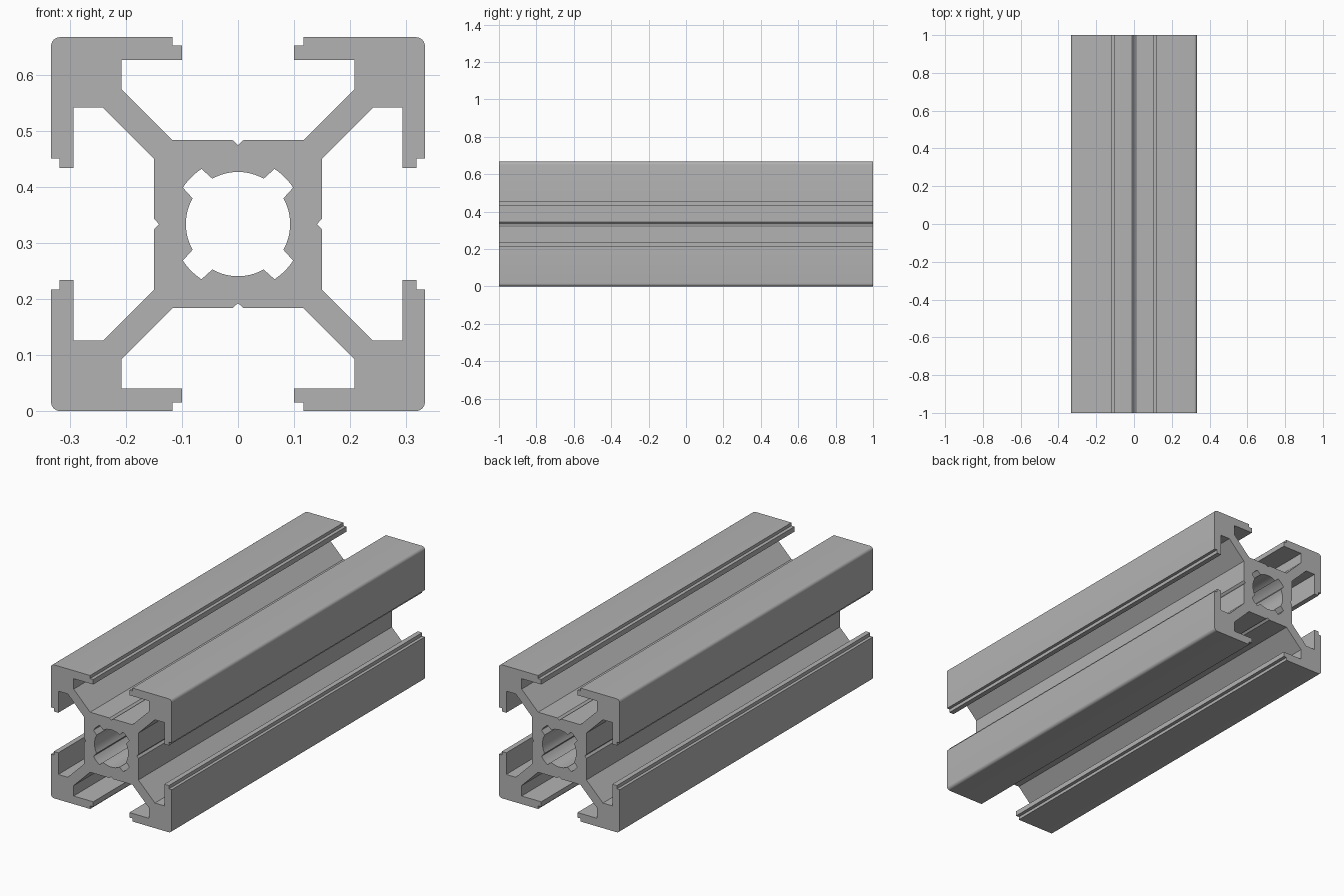
import bpy, bmesh
from math import radians, cos, sin
from mathutils import Vector, Matrix

cube = bpy.data.objects.get("Cube")
if cube:
    bpy.data.objects.remove(cube, do_unlink=True)

HALF = 1 / 3      # half width of the section
LENGTH = 2.0
CORNER = 0.016    # outer corner radius


def arc(cx, cz, r, start, end, steps):
    """Points along an arc, angles in degrees."""
    angles = [radians(start + (end - start) * i / steps) for i in range(steps + 1)]
    return [(cx + r * cos(a), cz + r * sin(a)) for a in angles]


def four_fold(points):
    """Repeat a clockwise quarter outline around the centre."""
    return [Matrix.Rotation(radians(-90 * k), 2) @ Vector(p)
            for k in range(4) for p in points]


# Outer outline: half a quarter, mirrored over the diagonal
half = [(0.01, 0.15), (0.117, 0.15), (0.208, 0.241), (0.208, 0.293),
        (0.1, 0.293), (0.1, 0.318), (0.117, 0.318), (0.117, HALF)]
c = HALF - CORNER
rounded = arc(c, c, CORNER, 90, 0, 6)
mirrored = [(z, x) for x, z in reversed(half)]
outer = four_fold([(0, 0.141)] + half + rounded + mirrored)

# Centre bore with four diagonal slots
bore = four_fold(arc(0, 0, 0.093, 119.5, 60.5, 12) + arc(0, 0, 0.118, 56.5, 33.5, 5))

# Fill the section and extrude it along y
bm = bmesh.new()
edges = []
for loop in (outer, bore):
    verts = [bm.verts.new((p.x, -LENGTH / 2, p.y + HALF)) for p in loop]
    edges += [bm.edges.new((a, b)) for a, b in zip(verts, verts[1:] + verts[:1])]
bmesh.ops.triangle_fill(bm, edges=edges, use_beauty=True)
result = bmesh.ops.extrude_face_region(bm, geom=bm.faces[:], use_keep_orig=True)
moved = [g for g in result["geom"] if isinstance(g, bmesh.types.BMVert)]
bmesh.ops.translate(bm, verts=moved, vec=(0, LENGTH, 0))
bmesh.ops.recalc_face_normals(bm, faces=bm.faces[:])
mesh = bpy.data.meshes.new("slotted_rail")
bm.to_mesh(mesh)
bm.free()

rail = bpy.data.objects.new("slotted_rail", mesh)
bpy.context.collection.objects.link(rail)

# Plain aluminium grey
grey = bpy.data.materials.new("aluminium_grey")
grey.use_nodes = True
colour = (0.45, 0.45, 0.45, 1)
grey.diffuse_color = colour
grey.node_tree.nodes["Principled BSDF"].inputs["Base Color"].default_value = colour
mesh.materials.append(grey)

# Smooth the bore and rounded corners, keep the other edges sharp
bpy.ops.object.select_all(action="DESELECT")
rail.select_set(True)
bpy.context.view_layer.objects.active = rail
bpy.ops.object.shade_smooth_by_angle(angle=radians(30))
